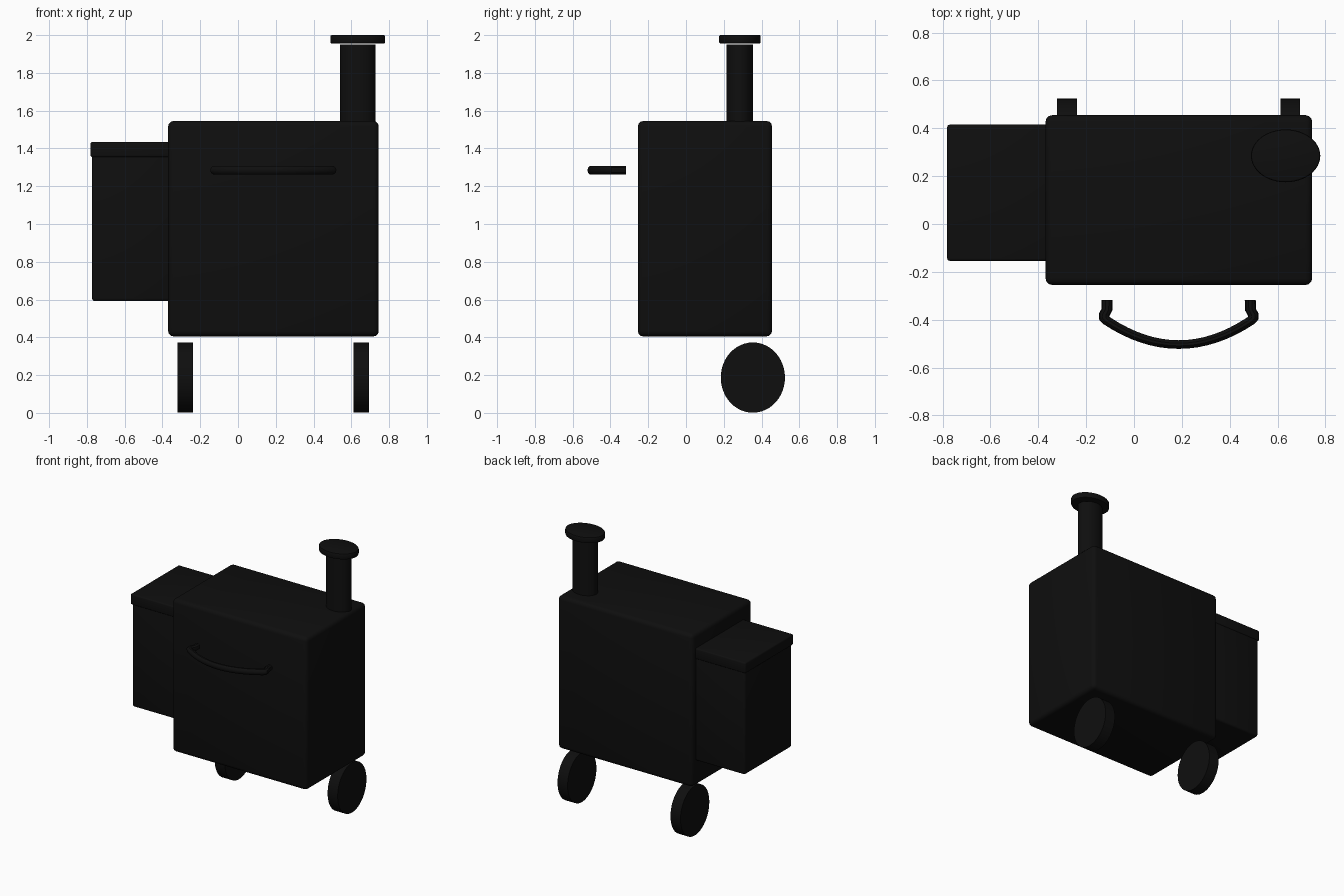
import bpy, math
from mathutils import Vector

cube = bpy.data.objects.get("Cube")
if cube:
    bpy.data.objects.remove(cube, do_unlink=True)

black = bpy.data.materials.new("matte_black")
black.use_nodes = True
colour = (0.0045, 0.0045, 0.0045, 1)
black.diffuse_color = colour
black.node_tree.nodes["Principled BSDF"].inputs["Base Color"].default_value = colour


def finish(obj, name, bevel=0, segments=3):
    """Name, colour, bevel and shade the active part."""
    obj.name = name
    obj.data.materials.clear()
    obj.data.materials.append(black)
    bpy.ops.object.transform_apply(location=False, rotation=True, scale=True)
    if bevel:
        mod = obj.modifiers.new("rounded_edges", "BEVEL")
        mod.width = bevel
        mod.segments = segments
        mod.limit_method = "ANGLE"
        bpy.ops.object.modifier_apply(modifier=mod.name)
    bpy.ops.object.shade_smooth_by_angle(angle=math.radians(35))


def box(name, low, high, bevel):
    low, high = Vector(low), Vector(high)
    bpy.ops.mesh.primitive_cube_add(size=1, location=(low + high) / 2)
    obj = bpy.context.object
    obj.scale = high - low
    finish(obj, name, bevel)


def disc(name, centre, size, bevel=0, turn=0):
    """Elliptical cylinder; turn lays its axis along x."""
    bpy.ops.mesh.primitive_cylinder_add(vertices=48, radius=0.5, depth=1, location=centre)
    obj = bpy.context.object
    if turn:
        obj.rotation_euler.y = turn
        bpy.ops.object.transform_apply(location=False, rotation=True, scale=False)
    obj.scale = size
    finish(obj, name, bevel, 2)


# Main chamber, side hopper and its lid
box("chamber", (-0.37, -0.255, 0.405), (0.745, 0.455, 1.545), 0.028)
box("hopper", (-0.773, -0.148, 0.592), (-0.34, 0.41, 1.37), 0.015)
box("hopper_lid", (-0.781, -0.154, 1.354), (-0.34, 0.415, 1.434), 0.01)

# Chimney with a separate flat cap
disc("chimney", (0.634, 0.285, 1.735), (0.186, 0.142, 0.43))
disc("chimney_cap", (0.634, 0.285, 1.978), (0.29, 0.221, 0.045), 0.008)

# Pair of wheels under the back edge
for side, x in (("right", -0.28), ("left", 0.653)):
    disc("wheel_" + side, (x, 0.354, 0.187), (0.083, 0.34, 0.372), turn=math.pi / 2)

# Bowed front handle: a swept tube, mirrored about its middle
half = [(0.299, -0.318), (0.3, -0.358), (0.311, -0.378), (0.312, -0.393), (0.3, -0.405)]
for i in range(1, 9):
    t = 1 - i / 8
    half.append((0.3 * t, -0.504 + 0.099 * t ** 2))
path = half + [(-x, y) for x, y in reversed(half[:-1])]
squash = 0.78
curve = bpy.data.curves.new("handle_path", "CURVE")
curve.dimensions = "3D"
curve.bevel_depth = 0.023
curve.bevel_resolution = 3
curve.use_fill_caps = True
spline = curve.splines.new("POLY")
spline.points.add(len(path) - 1)
for point, (x, y) in zip(spline.points, path):
    point.co = (x, y / squash, 0, 1)
handle = bpy.data.objects.new("handle", curve)
bpy.context.collection.objects.link(handle)
handle.location = (0.187, 0, 1.285)
handle.scale = (1, squash, 1)
bpy.ops.object.select_all(action="DESELECT")
handle.select_set(True)
bpy.context.view_layer.objects.active = handle
bpy.ops.object.convert(target="MESH")
finish(bpy.context.object, "handle")
